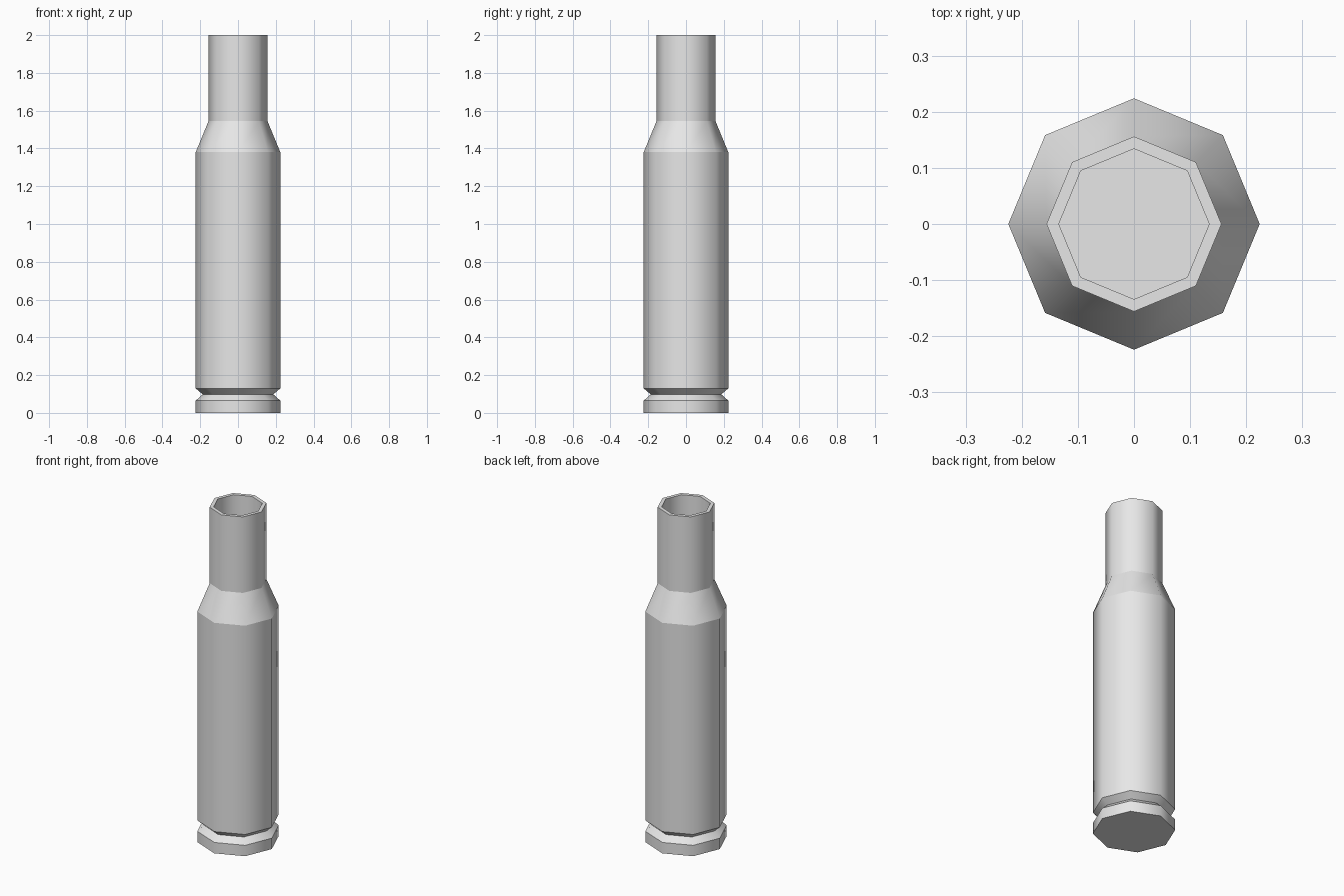
import bpy
import bmesh
from math import cos, sin, pi

SIDES = 8

cube = bpy.data.objects.get("Cube")
if cube:
    bpy.data.objects.remove(cube, do_unlink=True)

# Single grey metal
metal = bpy.data.materials.new("grey_metal")
metal.use_nodes = True
colour = (0.8, 0.8, 0.8, 1)
metal.diffuse_color = colour
metal.node_tree.nodes["Principled BSDF"].inputs["Base Color"].default_value = colour


def lathe(name, profile):
    """Revolve (radius, height) rings, cap both ends, smooth around, sharp between bands."""
    bm = bmesh.new()
    angles = [2 * pi * i / SIDES for i in range(SIDES)]
    rings = [[bm.verts.new((r * cos(a), r * sin(a), z)) for a in angles]
             for r, z in profile]
    for low, high in zip(rings, rings[1:]):
        for i in range(SIDES):
            j = (i + 1) % SIDES
            bm.faces.new((low[i], low[j], high[j], high[i]))
    bm.faces.new(rings[0][::-1])
    bm.faces.new(rings[-1])
    for face in bm.faces:
        face.smooth = True
    for ring in rings:
        for i in range(SIDES):
            bm.edges.get((ring[i], ring[(i + 1) % SIDES])).smooth = False
    mesh = bpy.data.meshes.new(name)
    bm.to_mesh(mesh)
    bm.free()
    mesh.materials.append(metal)
    obj = bpy.data.objects.new(name, mesh)
    bpy.context.collection.objects.link(obj)
    return obj


# Rim, V groove, body, shoulder, neck, then the hollow mouth
lathe("cartridge_case", [
    (0.224, 0.0), (0.224, 0.065),
    (0.187, 0.098),
    (0.224, 0.13), (0.224, 1.38),
    (0.156, 1.545), (0.156, 2.0),
    (0.134, 2.0), (0.134, 1.55),
])
